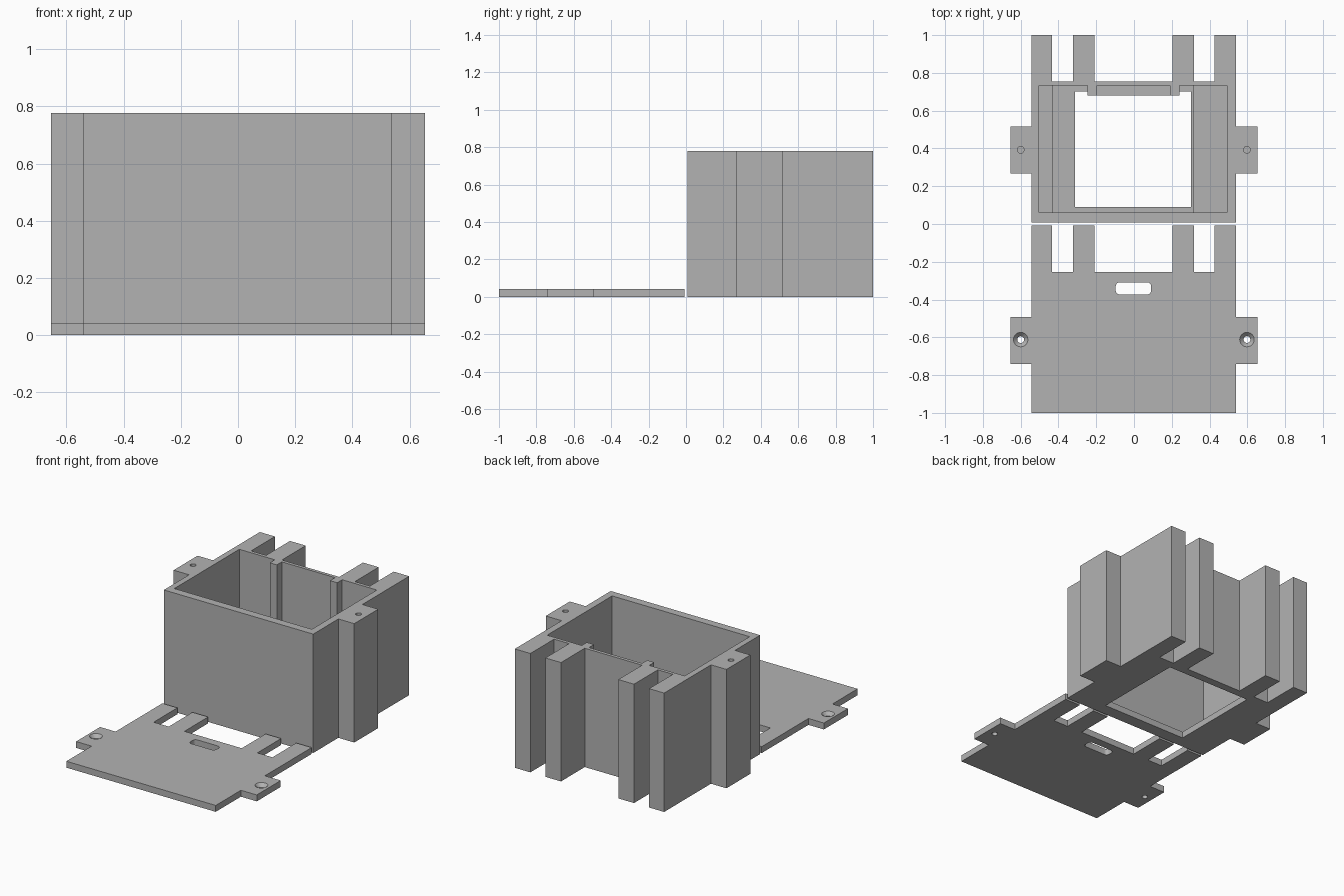
import bpy, bmesh, math

if "Cube" in bpy.data.objects:
    bpy.data.objects.remove(bpy.data.objects["Cube"])

grey = bpy.data.materials.new("plain_grey")
grey.diffuse_color = (0.45, 0.45, 0.45, 1)
grey.use_nodes = True
grey.node_tree.nodes["Principled BSDF"].inputs["Base Color"].default_value = grey.diffuse_color


def prism(name, pts, z0, z1):
    """Extrude a flat outline from z0 up to z1."""
    bm = bmesh.new()
    face = bm.faces.new([bm.verts.new((x, y, z0)) for x, y in pts])
    top = bmesh.ops.extrude_face_region(bm, geom=[face])["geom"]
    bmesh.ops.translate(bm, vec=(0, 0, z1 - z0),
                        verts=[v for v in top if isinstance(v, bmesh.types.BMVert)])
    bmesh.ops.recalc_face_normals(bm, faces=bm.faces)
    return finish(name, bm)


def cone(name, x, y, z0, z1, r0, r1):
    """Round cutter, r0 at the bottom and r1 at the top."""
    bm = bmesh.new()
    bmesh.ops.create_cone(bm, cap_ends=True, segments=24, radius1=r0, radius2=r1, depth=z1 - z0)
    bmesh.ops.translate(bm, vec=(x, y, (z0 + z1) / 2), verts=bm.verts)
    return finish(name, bm)


def finish(name, bm):
    mesh = bpy.data.meshes.new(name)
    bm.to_mesh(mesh)
    bm.free()
    mesh.materials.append(grey)
    ob = bpy.data.objects.new(name, mesh)
    bpy.context.collection.objects.link(ob)
    return ob


def cut(ob, cutter):
    """Subtract the cutter, then remove it."""
    mod = ob.modifiers.new("cut", "BOOLEAN")
    mod.operation, mod.solver, mod.object = "DIFFERENCE", "EXACT", cutter
    bpy.context.view_layer.objects.active = ob
    bpy.ops.object.modifier_apply(modifier=mod.name)
    bpy.data.objects.remove(cutter)


def rect(x0, x1, y0, y1):
    return [(x0, y0), (x1, y0), (x1, y1), (x0, y1)]


def outline(y):
    """Shared footprint: body, side tabs and four rear prongs; y is the front edge."""
    l, r, b, e = -0.542, 0.539, y + 0.746, y + 0.992
    t0, t1 = y + 0.26, y + 0.508
    pts = [(l, y), (r, y), (r, t0), (0.654, t0), (0.654, t1), (r, t1)]
    for x0, x1 in ((0.427, r), (0.205, 0.318), (-0.324, -0.21), (l, -0.433)):
        pts += [(x1, b), (x1, e), (x0, e), (x0, b)]
    pts = [p for p in pts if p not in ((r, b), (l, b))]
    return pts + [(l, t1), (-0.654, t1), (-0.654, t0), (l, t0)]


def notched(x0, x1, y0, y1, notches, yn):
    """Rectangle whose rear edge steps in to yn at each notch."""
    pts = [(x0, y0), (x1, y0), (x1, y1)]
    for a, b in notches:
        pts += [(b, y1), (b, yn), (a, yn), (a, y1)]
    return pts + [(x0, y1)]


H, T = 0.778, 0.042

# Housing: hollow, with side ledges, two guide posts and a floor window
housing = prism("housing", outline(0.008), 0, H)
cut(housing, prism("cavity", notched(-0.503, 0.493, 0.06, 0.732,
                                     [(0.19, 0.242), (-0.246, -0.195)], 0.68), 0.1, 1))
cut(housing, prism("pocket", notched(-0.43, 0.316, 0.06, 0.732,
                                     [(-0.246, 0.242)], 0.68), T, 0.3))
cut(housing, prism("window", rect(-0.312, 0.302, 0.09, 0.702), -0.1, T + 0.004))

# Cover plate with a rounded slot
cover = prism("cover_plate", outline(-1.0), 0, T)
slot = []
for cx, cy, a0 in ((0.07, -0.352, -90), (0.07, -0.33, 0), (-0.076, -0.33, 90), (-0.076, -0.352, 180)):
    for k in range(6):
        a = math.radians(a0 + 18 * k)
        slot.append((cx + 0.021 * math.cos(a), cy + 0.021 * math.sin(a)))
cut(cover, prism("slot", slot, -0.1, 0.2))

# Screw holes: blind in the housing tabs, countersunk in the cover tabs
for x in (-0.6, 0.598):
    cut(housing, cone("screw_hole", x, 0.393, H - 0.3, H + 0.1, 0.018, 0.018))
    cut(cover, cone("screw_hole", x, -0.612, -0.1, 0.2, 0.018, 0.018))
    cut(cover, cone("countersink", x, -0.612, 0.018, T + 0.006, 0.016, 0.044))

# Sharp edges stay sharp, hole walls become smooth
for ob in (housing, cover):
    bpy.ops.object.select_all(action="DESELECT")
    ob.select_set(True)
    bpy.context.view_layer.objects.active = ob
    bpy.ops.object.shade_smooth_by_angle(angle=math.radians(30))
